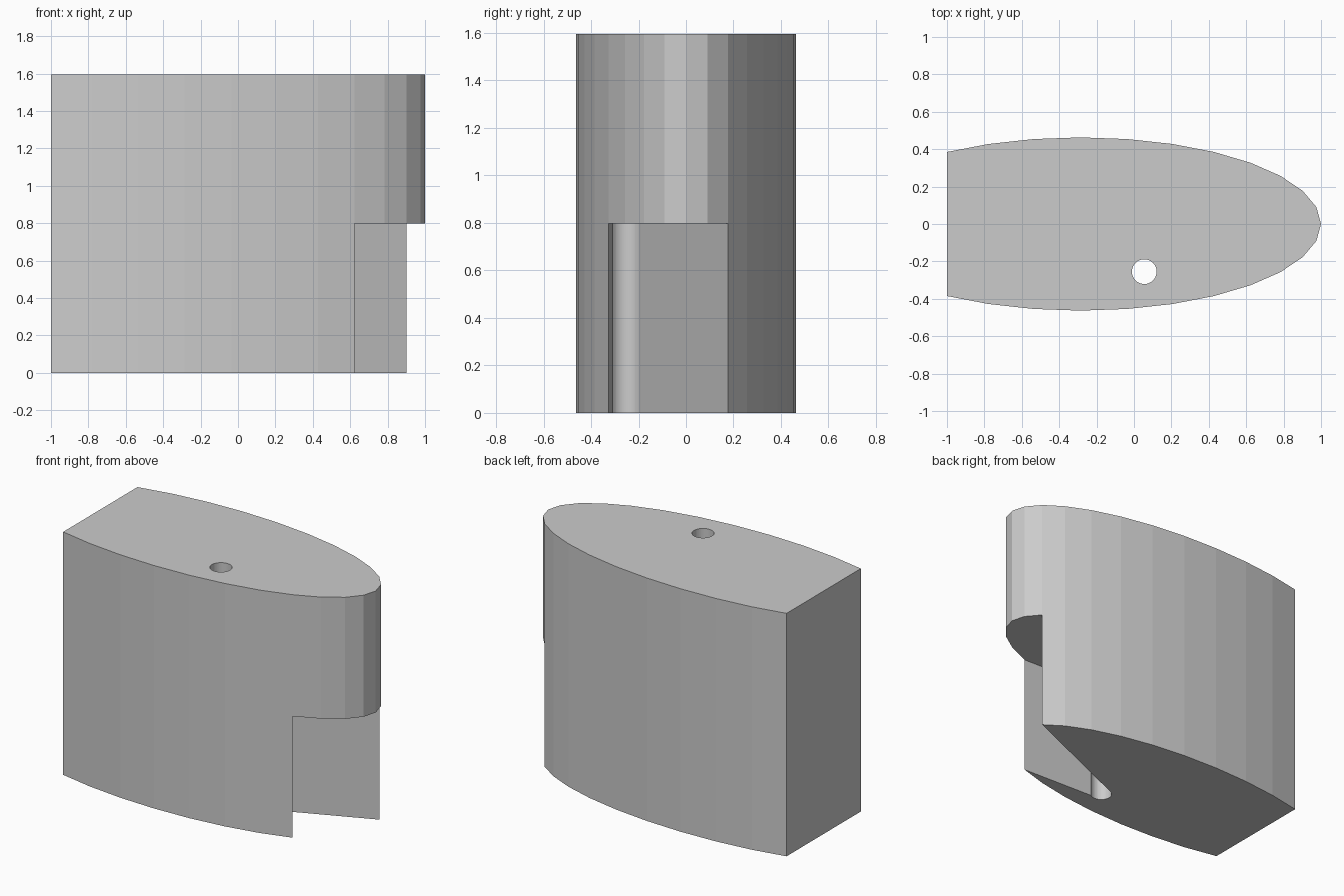
import bpy
import bmesh
from math import cos, sin, pi, radians

cube = bpy.data.objects.get("Cube")
if cube:
    bpy.data.objects.remove(cube, do_unlink=True)

HEIGHT, STEP = 1.595, 0.797
HOLE_X, HOLE_Y, HOLE_R = 0.055, -0.255, 0.066
A, B, CX = 1.2857, 0.463, -0.2857   # ellipse radii and centre

grey = bpy.data.materials.new("plain grey")
grey.use_nodes = True
colour = (0.6, 0.6, 0.6, 1)
grey.diffuse_color = colour
grey.node_tree.nodes["Principled BSDF"].inputs["Base Color"].default_value = colour


def prism(name, outline, z0, z1):
    """Extrude a counter-clockwise outline from z0 up to z1."""
    bm = bmesh.new()
    base = bm.faces.new([bm.verts.new((x, y, z0)) for x, y in outline])
    top = bmesh.ops.extrude_face_region(bm, geom=[base])["geom"]
    verts = [v for v in top if isinstance(v, bmesh.types.BMVert)]
    bmesh.ops.translate(bm, verts=verts, vec=(0, 0, z1 - z0))
    bmesh.ops.recalc_face_normals(bm, faces=bm.faces)
    mesh = bpy.data.meshes.new(name)
    bm.to_mesh(mesh)
    bm.free()
    mesh.materials.append(grey)
    obj = bpy.data.objects.new(name, mesh)
    bpy.context.collection.objects.link(obj)
    return obj


def rim(i):
    t = i * pi / 16
    return CX + A * cos(t), B * sin(t)


def hole_point(angle, r=HOLE_R):
    return HOLE_X + r * cos(angle), HOLE_Y + r * sin(angle)


def beyond(start, through, factor):
    return tuple(s + (t - s) * factor for s, t in zip(start, through))


# Body: elliptical block cut flat at one end
body = prism("body", [rim(i) for i in range(-11, 12)], 0, HEIGHT)

# Round through hole
hole = prism("hole_cutter", [hole_point(i * pi / 24) for i in range(48)], -0.2, HEIGHT + 0.2)

# Wedge opening from the hole out to the nose, lower half only
low = hole_point(radians(-52.5), HOLE_R * 0.995)
high = hole_point(radians(112.5), HOLE_R * 0.995)
wedge = prism("wedge_cutter", [low, beyond(low, rim(-4), 2),
                               beyond(high, rim(2), 2), high], -0.2, STEP)

bpy.context.view_layer.objects.active = body
body.select_set(True)
for cutter in (hole, wedge):
    mod = body.modifiers.new(cutter.name, "BOOLEAN")
    mod.operation = "DIFFERENCE"
    mod.solver = "EXACT"
    mod.object = cutter
    bpy.ops.object.modifier_apply(modifier=mod.name)
    bpy.data.objects.remove(cutter, do_unlink=True)
